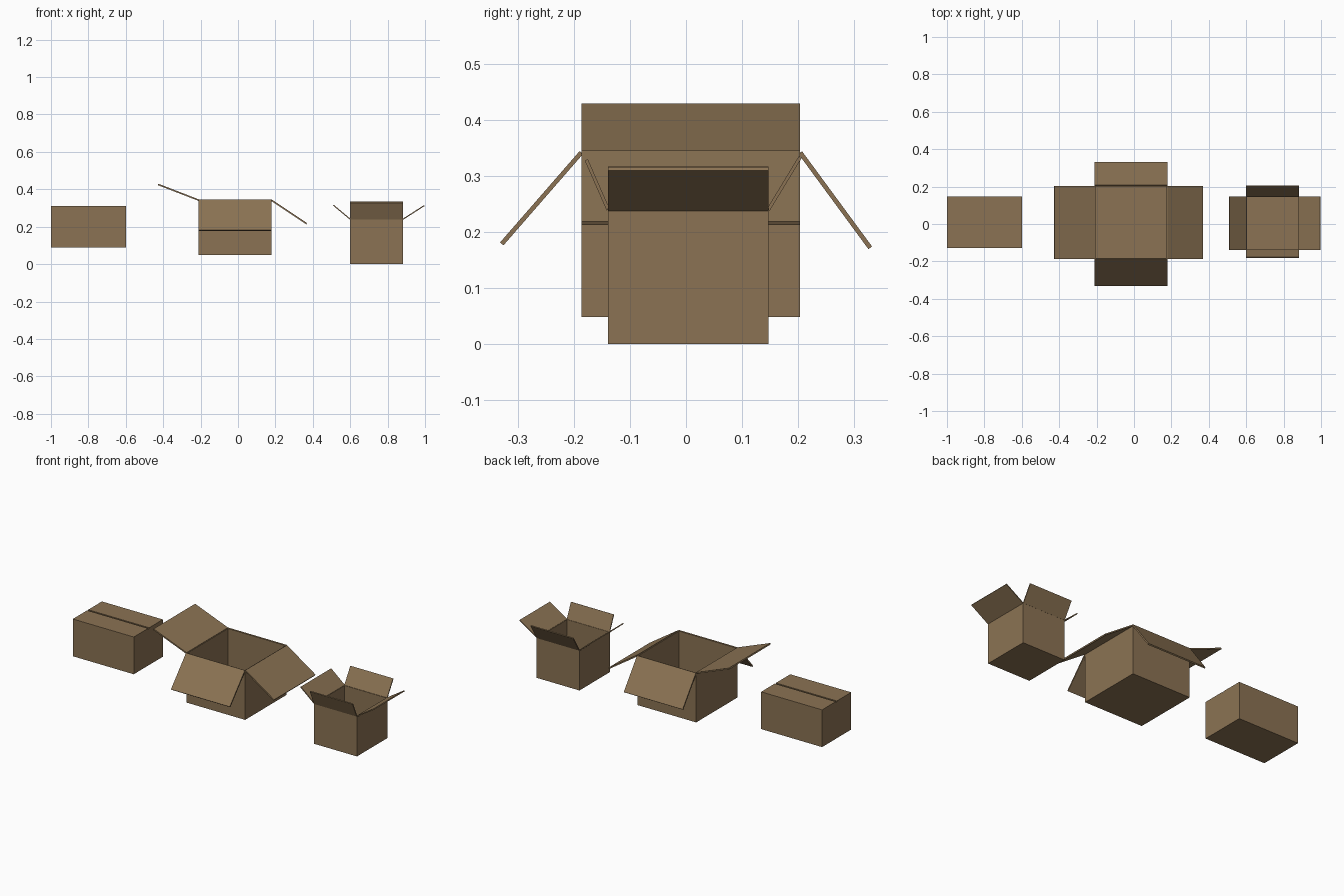
import bpy, bmesh
from mathutils import Vector

if "Cube" in bpy.data.objects:
    bpy.data.objects.remove(bpy.data.objects["Cube"])

card = bpy.data.materials.new("cardboard brown")
card.diffuse_color = (0.258, 0.171, 0.087, 1)
card.use_nodes = True
card.node_tree.nodes["Principled BSDF"].inputs["Base Color"].default_value = card.diffuse_color


def finish(bm, name):
    bmesh.ops.recalc_face_normals(bm, faces=bm.faces[:])
    me = bpy.data.meshes.new(name)
    bm.to_mesh(me)
    bm.free()
    ob = bpy.data.objects.new(name, me)
    me.materials.append(card)
    bpy.context.collection.objects.link(ob)
    return ob


def block(name, lo, hi, open_top=False, wall=0.005):
    """Box between two corners; optionally hollow with an open top."""
    lo, hi = Vector(lo), Vector(hi)
    bm = bmesh.new()
    bmesh.ops.create_cube(bm, size=1)
    for v in bm.verts:
        v.co = (lo + hi) / 2 + v.co * (hi - lo)
    if open_top:
        top = [f for f in bm.faces if f.normal.z > 0.9]
        ins = bmesh.ops.inset_region(bm, faces=top, thickness=wall)
        # sink the inset face to make the cavity
        ext = bmesh.ops.extrude_face_region(bm, geom=top)
        verts = [g for g in ext["geom"] if isinstance(g, bmesh.types.BMVert)]
        for v in verts:
            v.co.z = lo.z + wall
        bmesh.ops.delete(bm, geom=[f for f in top if f.is_valid], context="FACES")
    return finish(bm, name)


def flap(name, a, b, out, t):
    """Slab hinged on the line a-b, reaching outward by the vector out."""
    a, b, out = Vector(a), Vector(b), Vector(out)
    n = (b - a).cross(out).normalized() * t / 2
    bm = bmesh.new()
    q = [a - n, b - n, b + out - n, a + out - n]
    f = bm.faces.new([bm.verts.new(p) for p in q])
    ext = bmesh.ops.extrude_face_region(bm, geom=[f])
    for g in ext["geom"]:
        if isinstance(g, bmesh.types.BMVert):
            g.co += 2 * n
    return finish(bm, name)


def open_box(name, x0, x1, y0, y1, z0, z1, left, right, front, back, t):
    block(name + "_body", (x0, y0, z0), (x1, y1, z1), True, t * 0.7)
    c = [(x0, y0, z1), (x1, y0, z1), (x1, y1, z1), (x0, y1, z1)]
    flap(name + "_front_flap", c[0], c[1], (0, *front), t)
    flap(name + "_right_flap", c[1], c[2], (right[0], 0, right[1]), t)
    flap(name + "_back_flap", c[2], c[3], (0, *back), t)
    flap(name + "_left_flap", c[3], c[0], (left[0], 0, left[1]), t)


# large open box, flaps mostly folded down
open_box("large_box", -0.21, 0.178, -0.187, 0.204, 0.048, 0.342,
         (-0.217, 0.084), (0.189, -0.126), (-0.142, -0.163), (0.125, -0.17), 0.008)

# small open box, flaps raised
open_box("small_box", 0.6, 0.882, -0.139, 0.147, 0.0, 0.24,
         (-0.09, 0.075), (0.114, 0.073), (-0.039, 0.089), (0.057, 0.094), 0.006)

# closed box with two lid flaps leaving a narrow seam
block("closed_box_body", (-1, -0.128, 0.09), (-0.598, 0.146, 0.306))
block("closed_box_lid_front", (-1, -0.128, 0.306), (-0.598, 0.007, 0.312))
block("closed_box_lid_back", (-1, 0.017, 0.306), (-0.598, 0.146, 0.312))
